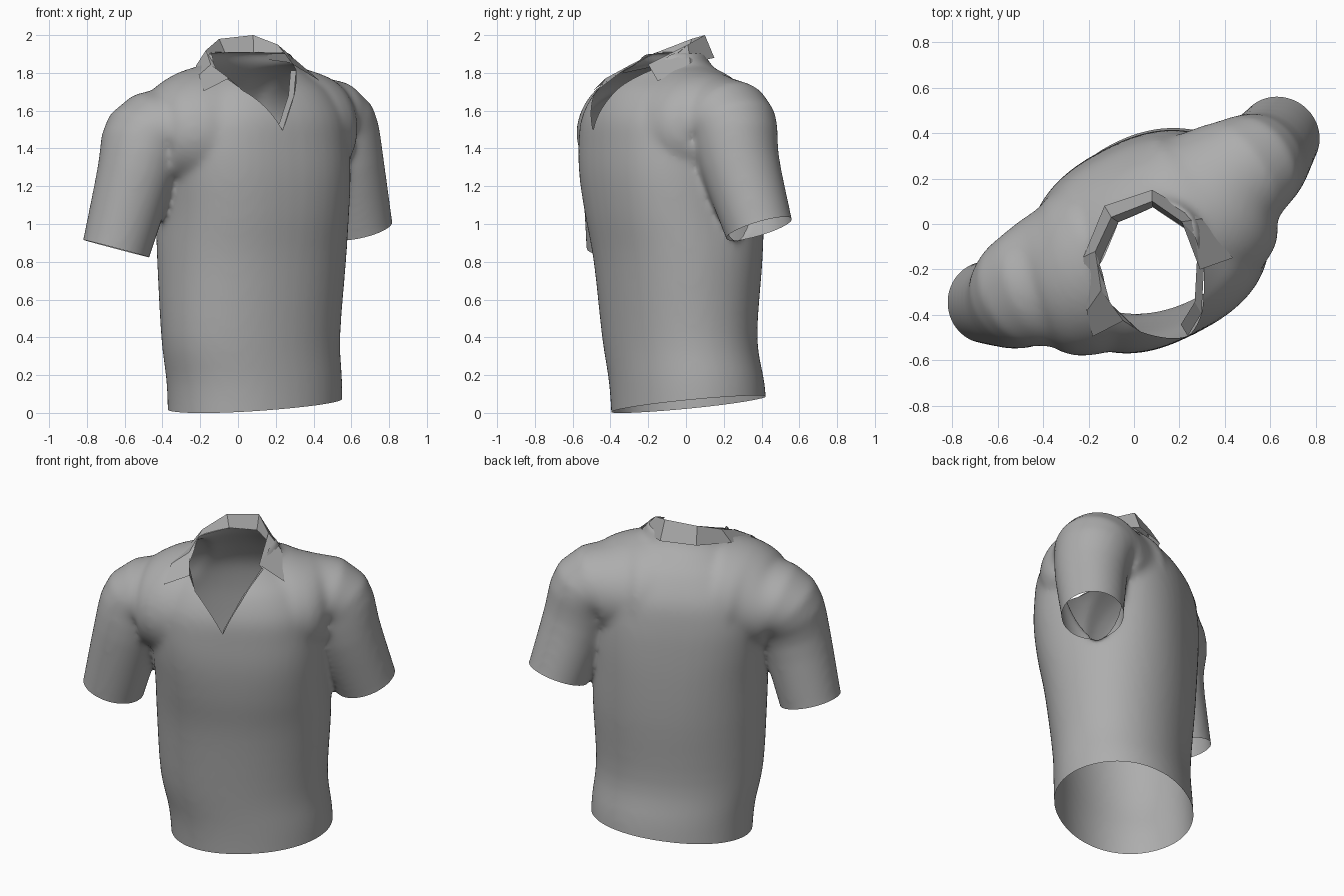
import bpy, bmesh
from math import cos, sin, pi, radians
from mathutils import Vector
from mathutils.bvhtree import BVHTree

if "Cube" in bpy.data.objects:
    bpy.data.objects.remove(bpy.data.objects["Cube"])

cloth = bpy.data.materials.new("grey cloth")
cloth.use_nodes = True
GREY = (0.42, 0.42, 0.42, 1)
cloth.diffuse_color = GREY
cloth.node_tree.nodes["Principled BSDF"].inputs["Base Color"].default_value = GREY

TURN = radians(27)
SIDE = Vector((cos(TURN), sin(TURN), 0))      # towards the wearer's left
FRONT = Vector((sin(TURN), -cos(TURN), 0))    # towards the chest
UP = Vector((0, 0, 1))
SEG = 48


def spline(rows, steps=4):
    """Catmull-Rom resampling of rows of numbers."""
    vs = [Vector(r) for r in rows]
    vs = [vs[0] * 2 - vs[1]] + vs + [vs[-1] * 2 - vs[-2]]
    out = []
    for a, b, c, d in zip(vs, vs[1:], vs[2:], vs[3:]):
        for i in range(steps):
            t = i / steps
            out.append(b + (c - a) * (t / 2) + (a * 2 - b * 5 + c * 4 - d) * (t * t / 2)
                       + (b * 3 - a - c * 3 + d) * (t ** 3 / 2))
    return out + [vs[-2]]


def ring(bm, centre, u, v, a, b, power=1.0):
    """One closed loop of vertices, squarer when power is below 1."""
    def s(t):
        return abs(t) ** power * (1 if t > 0 else -1)
    return [bm.verts.new(centre + u * a * s(cos(2 * pi * i / SEG)) + v * b * s(sin(2 * pi * i / SEG)))
            for i in range(SEG)]


def loft(bm, rings):
    """Closed tube through the rings."""
    for p, q in zip(rings, rings[1:]):
        for i in range(SEG):
            j = (i + 1) % SEG
            bm.faces.new((p[i], p[j], q[j], q[i]))
    bm.faces.new(rings[0][::-1])
    bm.faces.new(rings[-1])


def add_object(name, bm, smooth):
    mesh = bpy.data.meshes.new(name)
    bm.to_mesh(mesh)
    bm.free()
    mesh.materials.clear()
    mesh.materials.append(cloth)
    for f in mesh.polygons:
        f.use_smooth = smooth
    ob = bpy.data.objects.new(name, mesh)
    bpy.context.scene.collection.objects.link(ob)
    return ob


def add_strip(name, rows):
    """Open sheet between rows of points."""
    bm = bmesh.new()
    grid = [[bm.verts.new(p) for p in row] for row in rows]
    for r, s in zip(grid, grid[1:]):
        for i in range(len(r) - 1):
            bm.faces.new((r[i], r[i + 1], s[i + 1], s[i]))
    return add_object(name, bm, False)


# Torso: height, sideways shift, forward shift, half width, half depth, squareness
TORSO = [(-.1, .09, .02, .47, .39, .95), (.15, .08, .035, .478, .385, .95), (.4, .045, .06, .49, .38, .95),
         (.8, .045, .07, .51, .415, .92), (1.05, .04, .088, .51, .44, .86), (1.25, .03, .1, .515, .45, .82),
         (1.42, .02, .105, .515, .445, .82), (1.57, .02, .112, .495, .425, .85),
         (1.7, .02, .118, .42, .36, .9), (1.78, .015, .112, .325, .285, .95),
         (1.85, .01, .107, .255, .21, 1), (1.91, .01, .11, .235, .18, 1)]
bm = bmesh.new()
loft(bm, [ring(bm, SIDE * d + FRONT * n + UP * z, SIDE, -FRONT, a, b, power)
          for z, d, n, a, b, power in spline(TORSO)])

# Shoulders and sleeves: sideways, forward, height, half thickness, half depth
SLEEVES = [
    [(.2, .08, 1.5, .36, .38), (.35, .065, 1.51, .315, .365), (.48, .025, 1.52, .262, .29),
     (.57, .01, 1.505, .232, .24), (.632, .003, 1.32, .208, .214), (.745, -.054, .975, .182, .182)],
    [(-.2, .09, 1.49, .36, .38), (-.35, .085, 1.48, .325, .36), (-.48, .055, 1.46, .262, .305),
     (-.57, .045, 1.44, .235, .255), (-.632, .056, 1.27, .208, .214), (-.731, .015, .87, .182, .182)],
]
cuffs = []
for path in SLEEVES:
    rows = spline(path, 3)
    pts = [SIDE * r[0] + FRONT * r[1] + UP * r[2] for r in rows]
    end = (pts[-1] - pts[-2]).normalized()
    cuffs.append((pts[-1], end))
    pts.append(pts[-1] + end * 0.06)
    rows.append(rows[-1])
    rings = []
    for i, (p, r) in enumerate(zip(pts, rows)):
        t = (pts[min(i + 1, len(pts) - 1)] - pts[max(i - 1, 0)]).normalized()
        u = FRONT.cross(t).normalized()
        rings.append(ring(bm, p, u, t.cross(u), r[3], r[4]))
    loft(bm, rings)
bmesh.ops.recalc_face_normals(bm, faces=bm.faces)

# Fuse torso and sleeves into one skin
helper = add_object("shirt_form", bm, True)
remesh = helper.modifiers.new("fuse", 'REMESH')
remesh.mode = 'VOXEL'
remesh.voxel_size = 0.016
soften = helper.modifiers.new("soften", 'SMOOTH')
soften.factor = 0.5
soften.iterations = 20
skin = bpy.data.meshes.new_from_object(helper.evaluated_get(bpy.context.evaluated_depsgraph_get()))
bpy.data.objects.remove(helper)
bm = bmesh.new()
bm.from_mesh(skin)
bpy.data.meshes.remove(skin)

# Neckline, laid onto the skin along a slanted direction
NECK = [(.23, -.48, 1.48), (.28, -.36, 1.64), (.29, -.15, 1.77), (.24, 0, 1.85), (.08, .08, 1.9),
        (-.08, .03, 1.88), (-.18, -.12, 1.83), (-.13, -.3, 1.74), (0, -.42, 1.64)]
slant = (FRONT * .67 + UP * .74).normalized()
tree = BVHTree.FromBMesh(bm)


def lay(p, lift, reach):
    """Move a point along the slant onto the skin, if the skin is within reach."""
    p = Vector(p)
    hit = tree.ray_cast(p + slant, -slant)[0]
    if hit and -reach < (hit - p).dot(slant) + lift < .15:
        return hit + slant * lift
    return p


neck = [lay(p, 0, .15) for p in NECK]
middle = sum(neck, Vector()) / len(neck)


def cut(bm, faces, point, normal):
    geom = set(faces)
    for f in faces:
        geom.update(f.verts)
        geom.update(f.edges)
    bmesh.ops.bisect_plane(bm, geom=list(geom), plane_co=point, plane_no=normal, dist=1e-5)


def remove(bm, test):
    bmesh.ops.delete(bm, geom=[f for f in bm.faces if test(f.calc_center_median())], context='FACES')


# Open the hem
hem_point, hem_normal = Vector((0, 0, .04)), Vector((-.05, -.09, 1)).normalized()
cut(bm, [f for f in bm.faces if f.calc_center_median().z < .3], hem_point, hem_normal)
remove(bm, lambda c: (c - hem_point).dot(hem_normal) < 0)

# Open the cuffs
for point, axis in cuffs:
    def near(c):
        v = c - point
        along = v.dot(axis)
        return -.05 < along < .12 and (v - axis * along).length < .205
    cut(bm, [f for f in bm.faces if near(f.calc_center_median())], point, axis)
    remove(bm, lambda c: near(c) and (c - point).dot(axis) > 0)

# Open the neck
planes = []
for p, q in zip(neck, neck[1:] + neck[:1]):
    n = (q - p).cross(slant).normalized()
    planes.append((p, n if (middle - p).dot(n) > 0 else -n))


def in_reach(c):
    return c.dot(slant) > 1.3 and c.dot(FRONT) > -.07 and (c - middle).length < .5


for p, n in planes:
    cut(bm, [f for f in bm.faces if in_reach(f.calc_center_median())], p, n)
remove(bm, lambda c: in_reach(c) and all((c - p).dot(n) > 0 for p, n in planes))
add_object("shirt_body", bm, True)

# Collar: stand rising from the neckline, then the fall folding outwards
FOLD = [(-.06, -.4, 1.74), (-.15, -.28, 1.83), (-.17, -.12, 1.92), (-.1, .03, 1.98),
        (.08, .1, 2.0), (.21, .01, 1.95), (.28, -.18, 1.82)]
FALL = [(-.2, -.46, 1.66), (-.24, -.32, 1.71), (-.23, -.13, 1.82), (-.13, .08, 1.88),
        (.08, .15, 1.88), (.29, .04, 1.83), (.42, -.12, 1.72)]
fold = [lay(p, .02, 0) for p in FOLD]
fall = [lay(p, .01, 0) for p in FALL]
add_strip("collar_stand", [neck[8:1:-1], fold])
add_strip("collar_fall", [fold, fall])

# Placket edge turned inwards along the wearer's left of the opening
add_strip("placket_edge", [neck[:3], [p + Vector((-.03, .05, 0)) for p in neck[:3]]])
